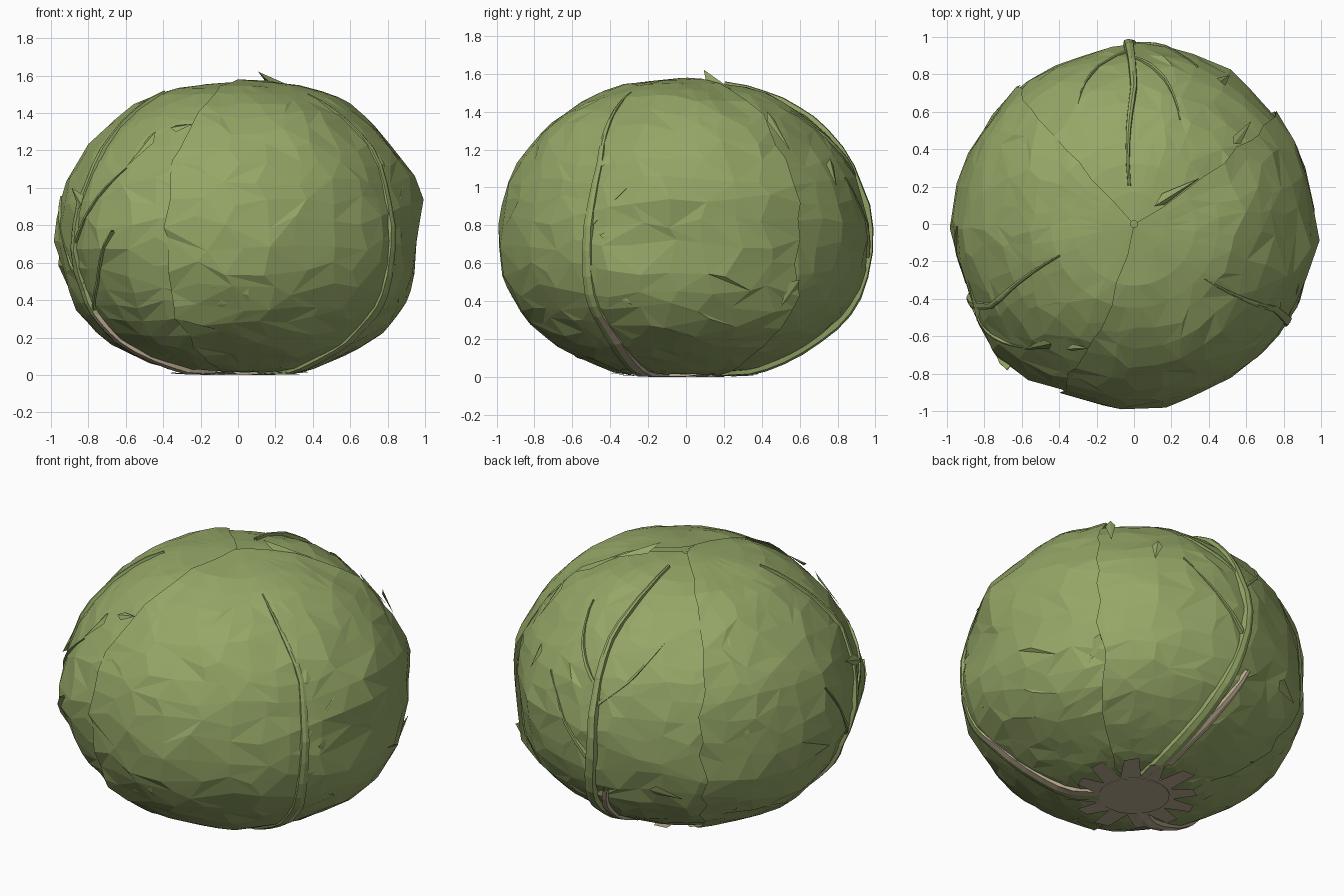
import bpy, bmesh, math, random
from mathutils import Vector, noise

if "Cube" in bpy.data.objects:
    bpy.data.objects.remove(bpy.data.objects["Cube"])

random.seed(4)
R = random.uniform


def material(name, rgb):
    m = bpy.data.materials.new(name)
    m.diffuse_color = (*rgb, 1)
    m.use_nodes = True
    m.node_tree.nodes["Principled BSDF"].inputs["Base Color"].default_value = m.diffuse_color
    return m


GREEN = material("leaf green", (0.30, 0.385, 0.135))
TAN = material("stalk tan", (0.50, 0.415, 0.285))

# Silhouette from underside to crown (radius, height)
PROFILE = [(0, .04), (.2, .03), (.34, .03), (.5, .085), (.68, .18), (.83, .315), (.92, .48),
           (.955, .72), (.93, .95), (.86, 1.14), (.72, 1.32), (.53, 1.455), (.3, 1.535), (0, 1.56)]
TOP = len(PROFILE) - 1
# Local bulges and dents: azimuth, profile step, height, spread
BUMPS = [(176, 6.8, .05, .13), (228, 7, .07, .2), (353, 8, .05, .13), (270, 7.2, .02, .3),
         (87, 7, .025, .25), (345, 7, -.03, .12), (15, 7.3, -.025, .14), (335, 6, .02, .1),
         (60, 7.5, .02, .15), (205, 6, -.03, .12), (110, 6, -.03, .12), (300, 5, -.02, .2)]


def section(t):
    t = min(max(t, 0), TOP)
    i = min(int(t), TOP - 1)
    f = t - i
    p = [Vector(PROFILE[min(max(k, 0), TOP)]) for k in range(i - 1, i + 3)]
    return .5 * (2 * p[1] + (p[2] - p[0]) * f + (2 * p[0] - 5 * p[1] + 4 * p[2] - p[3]) * f * f
                 + (3 * p[1] - p[0] - 3 * p[2] + p[3]) * f ** 3)


def raw(az, t, off=0):
    a = math.radians(az)
    c = section(t)
    d = section(t + .1) - section(t - .1)
    d.normalize()
    r, z = max(c.x, 0) + d.y * off, c.y - d.x * off
    return Vector((r * math.cos(a), r * math.sin(a), z))


CENTRES = [(raw(a, t), h, s) for a, t, h, s in BUMPS]


def surf(az, t, off=0):
    """Point on the lumpy head, raised by off."""
    p = raw(az, t)
    calm = min(max((t - 2) / 3, .1), 1) * min(1, .4 + (TOP - t) / 3)
    lump = noise.noise(p * 2.7) * .022 + noise.noise(p * 6 + Vector((5, 1, 3))) * .012
    lump += sum(h * math.exp(-((p - c).length / s) ** 2) for c, h, s in CENTRES)
    q = raw(az, t, off + lump * calm)
    q.z = max(q.z, .003)
    return q


def build(name, verts, faces, mats, rule=None):
    me = bpy.data.meshes.new(name)
    me.from_pydata(verts, [], faces)
    for m in mats:
        me.materials.append(m)
    ob = bpy.data.objects.new(name, me)
    bpy.context.collection.objects.link(ob)
    if rule:
        for f in me.polygons:
            f.material_index = rule(f)
    return ob


def grid_faces(rows, cols):
    faces = []
    for j in range(rows - 1):
        for i in range(cols - 1):
            a, b = j * cols + i, j * cols + i + 1
            c, d = b + cols, a + cols
            # random diagonals give the irregular facets
            faces += [(a, b, c), (a, c, d)] if random.random() < .5 else [(a, b, d), (b, c, d)]
    return faces


def leaf(name, az0, az1, off, wander0, wander1, cols):
    """Wrapped outer leaf: a sector from stalk to crown with ragged side edges."""
    rows, end = 25, TOP - .1
    verts = []
    for j in range(rows):
        t = .9 + (end - .9) * j / (rows - 1)
        s = math.sin(math.pi * j / (rows - 1))
        rough = 1 if j < rows - 4 else 0
        e0 = az0 + wander0 * s + R(-2, 2)
        e1 = az1 + wander1 * s + R(-2, 2)
        for i in range(cols):
            u = i / (cols - 1)
            inner = 0 < i < cols - 1
            jit = .35 * rough if inner else 0
            az = e0 + (e1 - e0) * (u + R(-jit, jit) / (cols - 1))
            tt = t + R(-.17, .17) * (rough if j else 0)
            h = off + rough * (R(-.005, .005) if inner else R(-.01, .014))
            verts.append(surf(az, tt, h * min(1, .4 + t / 6)))
    build(name, verts, grid_faces(rows, cols), [GREEN])


def rib(name, path, w0, w1, height, tan_below=0, base=.02, n=24, first_tan=0):
    """Tapered raised strip along (azimuth, step) points; tan low down, from one side on."""
    verts = []
    for j in range(n):
        x = j / (n - 1) * (len(path) - 1)
        k = min(int(x), len(path) - 2)
        f = x - k
        az = path[k][0] * (1 - f) + path[k + 1][0] * f
        t = path[k][1] * (1 - f) + path[k + 1][1] * f
        w = w0 + (w1 - w0) * j / (n - 1)
        h = height * (1 - .6 * j / (n - 1))
        r = max(section(t).x, .1)
        # sideways direction on the surface
        along = Vector((math.radians(path[k + 1][0] - path[k][0]) * r,
                        (path[k + 1][1] - path[k][1]) * .17))
        along.normalize()
        for s, lift in ((-1, -.03), (-.7, h * .7), (0, h), (.7, h * .7), (1, -.03)):
            verts.append(surf(az + math.degrees(s * w / 2 * along.y / r),
                              t - s * w / 2 * along.x / .17, base + lift))
    build(name, verts, grid_faces(n, 5), [GREEN, TAN],
          lambda f: int(f.center.z < tan_below and f.index // 2 % 4 >= first_tan))


def fold(name, az, t, length, width, lift, turn):
    """Thin creased leaf corner: a long low ridge with one raised end."""
    a = math.radians(turn)
    r = max(section(t).x, .2)
    pts = []
    for u, v, h in ((-1, 0, .005), (.6, 1, .003), (.6, -1, .003), (1, 0, lift)):
        x = u * length * math.cos(a) - v * width * math.sin(a)
        y = u * length * math.sin(a) + v * width * math.cos(a)
        pts.append(surf(az + math.degrees(x / r), t + y / .18, .012 + h))
    build(name, pts, [(0, 1, 3), (0, 3, 2), (0, 2, 1), (1, 2, 3)], [GREEN])


# Inner head, closed under the leaves
core = []
for j in range(20):
    for i in range(37):
        core.append(surf(i * 10 % 360, TOP * j / 19, -.03))
build("inner_head", core, grid_faces(20, 37), [GREEN])

# Three wrapped leaves, innermost first
leaf("back_leaf", 28, 146, -.008, 0, 0, 13)
leaf("left_leaf", 134, 272, .004, -3, 0, 15)
leaf("right_leaf", 258, 390, .018, -12, 9, 15)

# Midribs, tan near the stalk
rib("right_midrib", [(318, 1), (328, 4), (327, 6), (329, 9), (322, 11.3)], .14, .012, .022, .33, .015, 24, 2)
rib("left_midrib", [(222, 1), (205, 4), (203, 6), (210, 9), (203, 11.5)], .13, .012, .022, .31, .008)
rib("back_midrib", [(70, 1), (84, 4), (92, 7), (90, 10), (97, 12.3)], .11, .02, .028, 0, -.002)
rib("back_midrib_underside", [(80, 2.2), (88.5, 4), (95, 5.8)], .1, .03, .018, .9, 0, 10)

# Side veins branching from the midribs
for k, (mid, t0, side) in enumerate([(328, 7.3, 1), (205, 5.2, 1), (204, 6.8, 1), (205, 6, -1),
                                     (92, 6.5, -1), (91, 8, 1), (90, 8.6, -1)]):
    rib("vein_%d" % k, [(mid, t0), (mid + side * 12, t0 + .9), (mid + side * 24, t0 + 2)],
        .025, .008, .005, 0, -.004 if mid < 100 else .008, 9)

# Folded corners and creases
for k, f in enumerate([(38, 12, .09, .04, .05, 80), (232, 9.3, .1, .03, .02, 60), (340, 7, .13, .03, .015, 170),
                       (332, 9.2, .08, .03, .02, 250), (40, 9.8, .1, .03, .025, 100), (335, 6, .14, .05, .02, 140),
                       (58, 8.6, .07, .03, .02, 80), (246, 10, .06, .02, .02, 200), (36, 5.8, .08, .03, .02, 60),
                       (205, 8, .12, .03, .02, 340), (118, 6, .1, .03, .02, 170)]):
    fold("fold_%d" % k, *f)

# Tan splash where leaves join the stalk, blunt spikes on a ring
spikes = 12
star, faces = [], []
for i in range(spikes):
    step = 360 / spikes
    az, reach, skew = i * step, R(2.0, 2.4), R(-4, 4)
    for a, t in ((0, 1), (1, 1), (1, 1.15), (.72 + skew / step, reach), (.3 + skew / step, reach - .1), (0, 1.15)):
        star.append(surf(az + a * step, t, .026))
    faces.append(tuple(range(6 * i + 5, 6 * i - 1, -1)))
build("stalk_splash", star, faces, [TAN])

# Cut stalk
bpy.ops.mesh.primitive_cylinder_add(vertices=24, radius=.2, depth=.06, location=(0, 0, .03))
stalk = bpy.context.object
stalk.name = "cut_stalk"
stalk.data.materials.append(TAN)
